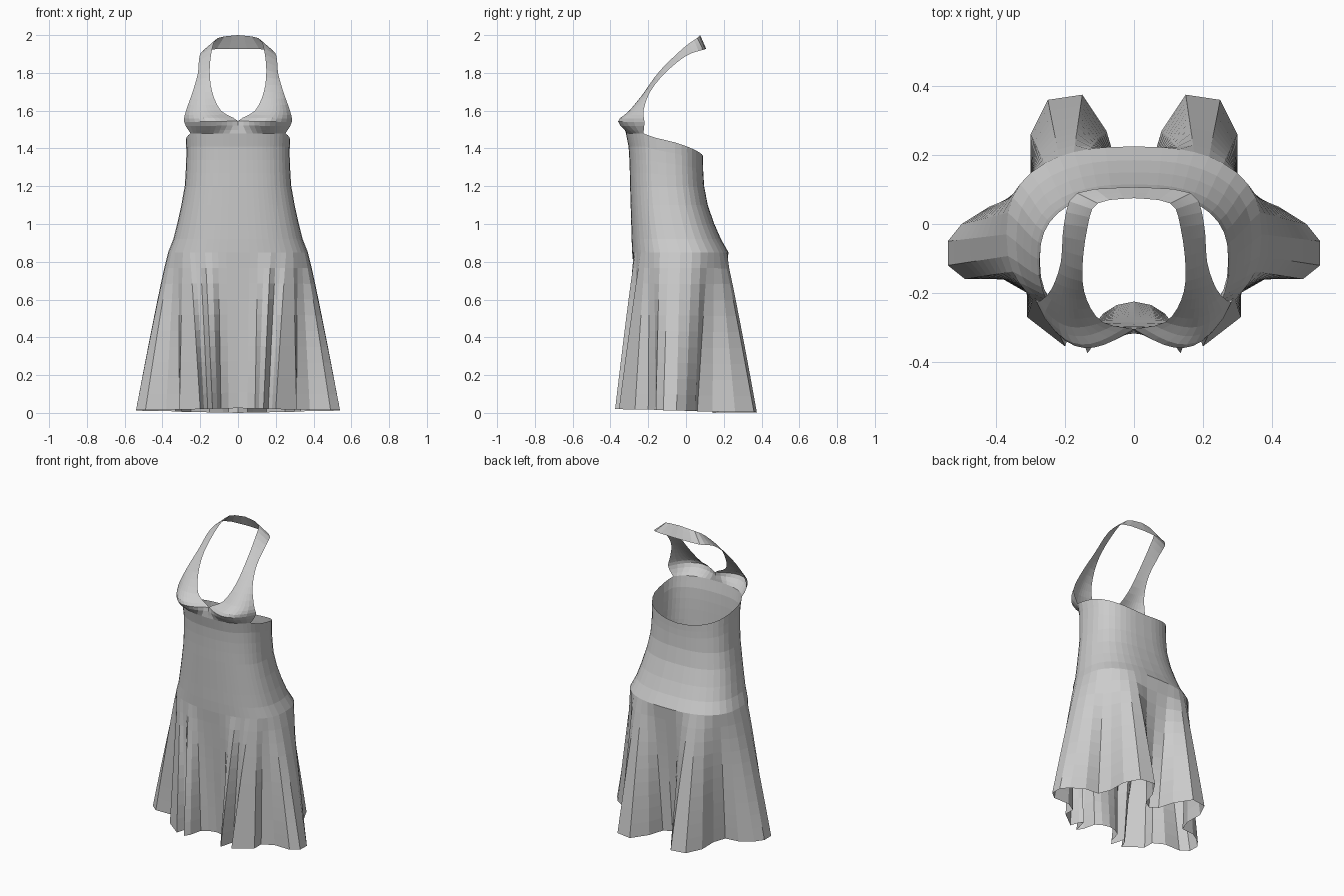
import bpy, bmesh
from math import sin, cos, pi, radians
from mathutils import Vector

if "Cube" in bpy.data.objects:
    bpy.data.objects.remove(bpy.data.objects["Cube"])

# Half hem, back centre to front centre: (angle, x, y) of each fold point
HEM = [(0, 0, .14), (9, .05, .17), (16, .08, .27), (23, .15, .375), (31, .25, .36),
       (40, .30, .26), (50, .30, .14), (60, .33, .06), (70, .42, .05), (80, .50, .0),
       (90, .54, -.05), (100, .54, -.12), (110, .49, -.16), (118, .38, -.16),
       (125, .31, -.20), (132, .31, -.27), (141, .20, -.355), (147, .18, -.30),
       (152, .16, -.28), (157, .135, -.375), (163, .11, -.34), (168, .09, -.26),
       (174, .05, -.235), (180, 0, -.225)]
# Body: height, half width, front y, back y
BODY = [(0, .37, -.285, .225), (.85, .37, -.285, .225), (.92, .342, -.288, .185),
        (1.0, .322, -.29, .15), (1.1, .30, -.293, .115), (1.2, .282, -.296, .096),
        (1.3, .275, -.298, .09), (1.4, .273, -.302, .09), (1.48, .278, -.318, .09)]
# Halter: armhole edge, neck edge, outward bulge
STRAP = [((.285, -.22, 1.54), (0, -.305, 1.545), .10),
         ((.275, -.225, 1.6), (.09, -.285, 1.6), .045),
         ((.24, -.19, 1.7), (.137, -.22, 1.7), .01),
         ((.212, -.11, 1.8), (.15, -.135, 1.815), .003),
         ((.203, 0, 1.89), (.135, -.01, 1.935), 0),
         ((.165, .09, 1.922), (.105, .06, 1.985), 0),
         ((0, .107, 1.927), (0, .075, 2.0), 0)]
FOLD_TOP, SIDE = .85, 13     # height where folds begin, column where armhole ends


def body_params(z):
    for lo, hi in zip(BODY, BODY[1:]):
        if z <= hi[0] + 1e-6:
            t = (z - lo[0]) / (hi[0] - lo[0])
            return [a + (b - a) * t for a, b in zip(lo[1:], hi[1:])]
    return BODY[-1][1:]


def body_point(col, z):
    a, hx, hy = HEM[col]
    if z > 1.2:              # stretch upper rows to the sloping top edge
        top = 1.36 + .12 * min(1, a / 118) ** 1.3
        z = 1.2 + (z - 1.2) * (top - 1.2) / .28
    rx, yf, yb = body_params(z)
    s, c = sin(radians(a)), cos(radians(a))
    x = rx * max(s, 0) ** .8 if col < len(HEM) - 1 else 0
    y = (yf + yb) / 2 + (yb - yf) / 2 * abs(c) ** .8 * (1 if c > 0 else -1)
    w = max(0, 1 - z / FOLD_TOP) ** .92
    drop = .025 * a / 180 * w
    return Vector((x + (hx - x) * w, y + (hy - y) * w, z + drop))


def catmull(p0, p1, p2, p3, t):
    return .5 * (2 * p1 + (p2 - p0) * t + (2 * p0 - 5 * p1 + 4 * p2 - p3) * t * t
                 + (3 * p1 - p0 - 3 * p2 + p3) * t ** 3)


def bridge(bm, low, high):
    for i in range(len(low) - 1):
        bm.faces.new((low[i + 1], low[i], high[i], high[i + 1]))


bm = bmesh.new()
cols = range(len(HEM))

# Skirt and bodice
heights = [i * .085 for i in range(11)] + [.92, 1.0, 1.1, 1.2, 1.27, 1.34, 1.41, 1.48]
rows = [[bm.verts.new(body_point(c, z)) for c in cols] for z in sorted(set(heights))]
for low, high in zip(rows, rows[1:]):
    bridge(bm, low, high)

# Cups and halter strap, growing from the front of the bodice
front = rows[-1][SIDE:]
n = len(front)
keys = [[v.co.copy() for v in front]]
for arm, neck, bulge in STRAP:
    line = []
    for i in range(n):
        s = i / (n - 1)
        p = Vector(arm).lerp(Vector(neck), s)
        p.y -= bulge * sin(pi * s ** .8)
        line.append(p)
    keys.append(line)
previous = front
for k in range(len(keys) - 1):
    around = [keys[max(k - 1, 0)], keys[k], keys[k + 1], keys[min(k + 2, len(keys) - 1)]]
    for step in (1, 2, 3):
        ring = []
        for i in range(n):
            p = catmull(*[r[i] for r in around], step / 3)
            p.x = max(p.x, 0)
            if k == 0 and i == n - 1:
                p.x = 0
            ring.append(bm.verts.new(p))
        bridge(bm, previous, ring)
        previous = ring

bmesh.ops.recalc_face_normals(bm, faces=bm.faces)
mesh = bpy.data.meshes.new("halter_dress")
bm.to_mesh(mesh)
bm.free()
dress = bpy.data.objects.new("halter_dress", mesh)
bpy.context.collection.objects.link(dress)

# Mirror the half dress
mirror = dress.modifiers.new("mirror", 'MIRROR')
mirror.use_clip = True
mirror.merge_threshold = .001
